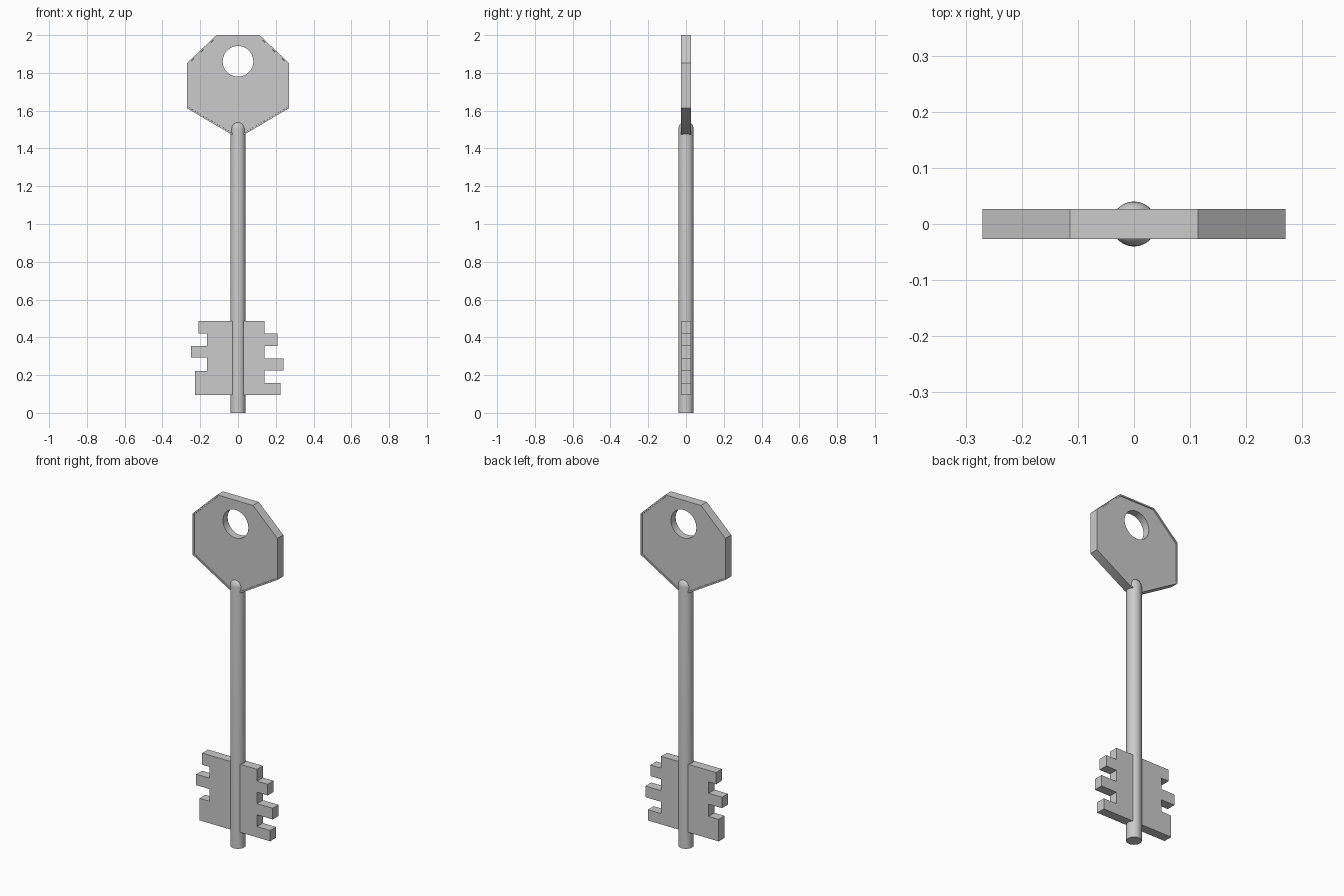
import bpy, bmesh
from math import sin, cos, pi
from mathutils import Vector

if "Cube" in bpy.data.objects:
    bpy.data.objects.remove(bpy.data.objects["Cube"])

HALF_T = 0.0265   # half thickness of the flat plates
R = 0.04          # shaft radius


def to_object(name, bm):
    bmesh.ops.recalc_face_normals(bm, faces=bm.faces[:])
    mesh = bpy.data.meshes.new(name)
    bm.to_mesh(mesh)
    bm.free()
    ob = bpy.data.objects.new(name, mesh)
    bpy.context.collection.objects.link(ob)
    return ob


def plate(name, outline, half=HALF_T, rim=0.0, depth=0.0):
    """Extrude an x-z outline along y, with an optional recessed rim on both faces."""
    bm = bmesh.new()
    face = bm.faces.new([bm.verts.new((x, -half, z)) for x, z in outline])
    ext = bmesh.ops.extrude_face_region(bm, geom=[face])
    moved = [g for g in ext["geom"] if isinstance(g, bmesh.types.BMVert)]
    bmesh.ops.translate(bm, verts=moved, vec=(0, 2 * half, 0))
    bmesh.ops.recalc_face_normals(bm, faces=bm.faces[:])
    if rim:
        sides = [f for f in bm.faces if abs(f.normal.y) > 0.9]
        for d, t in ((0.0, rim), (-depth, 0.0005)):
            bmesh.ops.inset_individual(bm, faces=sides, thickness=t, depth=d,
                                       use_even_offset=True)
    return to_object(name, bm)


def smooth(ob):
    bpy.ops.object.select_all(action='DESELECT')
    ob.select_set(True)
    bpy.context.view_layer.objects.active = ob
    bpy.ops.object.shade_smooth_by_angle(angle=0.6)


# shaft: flat bottom, domed top, turned around z
bm = bmesh.new()
dome = [(R * cos(a), 1.504 + R * sin(a)) for a in (i * pi / 16 for i in range(8))]
profile = [(0, 0), (R, 0)] + dome + [(0, 1.544)]
verts = [bm.verts.new((x, 0, z)) for x, z in profile]
edges = [bm.edges.new(pair) for pair in zip(verts, verts[1:])]
bmesh.ops.spin(bm, geom=verts + edges, cent=(0, 0, 0), axis=(0, 0, 1),
               angle=2 * pi, steps=40)
bmesh.ops.remove_doubles(bm, verts=bm.verts[:], dist=0.0001)
smooth(to_object("shaft", bm))

# bow: mirrored octagonal handle with a thin raised rim
half_bow = [(0.114, 2.0), (0.27, 1.852), (0.27, 1.613), (0.036, 1.475)]
bow = plate("bow", half_bow + [(-x, z) for x, z in reversed(half_bow)],
            rim=0.008, depth=0.005)

# key-ring hole
bm = bmesh.new()
ring = [(0.081 * cos(2 * pi * i / 40), 1.861 + 0.081 * sin(2 * pi * i / 40))
        for i in range(40)]
cutter = plate("hole_cutter", ring, half=0.1)
cutter.hide_render = True
bm.free()
mod = bow.modifiers.new("hole", 'BOOLEAN')
mod.operation = 'DIFFERENCE'
mod.solver = 'EXACT'
mod.object = cutter
bpy.context.view_layer.objects.active = bow
bpy.ops.object.modifier_apply(modifier="hole")
bpy.data.objects.remove(cutter)
smooth(bow)

# bit: toothed plate through the shaft; each step is (x, z at its lower end)
TOP = 0.487
right_steps = [(0.14, 0.419), (0.208, 0.355), (0.14, 0.289), (0.24, 0.225),
               (0.14, 0.157), (0.224, 0.095)]
left_steps = [(-0.21, 0.42), (-0.163, 0.355), (-0.248, 0.292), (-0.163, 0.222),
              (-0.227, 0.095)]


def stairs(steps):
    points, z = [], TOP
    for x, low in steps:
        points += [(x, z), (x, low)]
        z = low
    return points


plate("bit", stairs(right_steps) + stairs(left_steps)[::-1])
